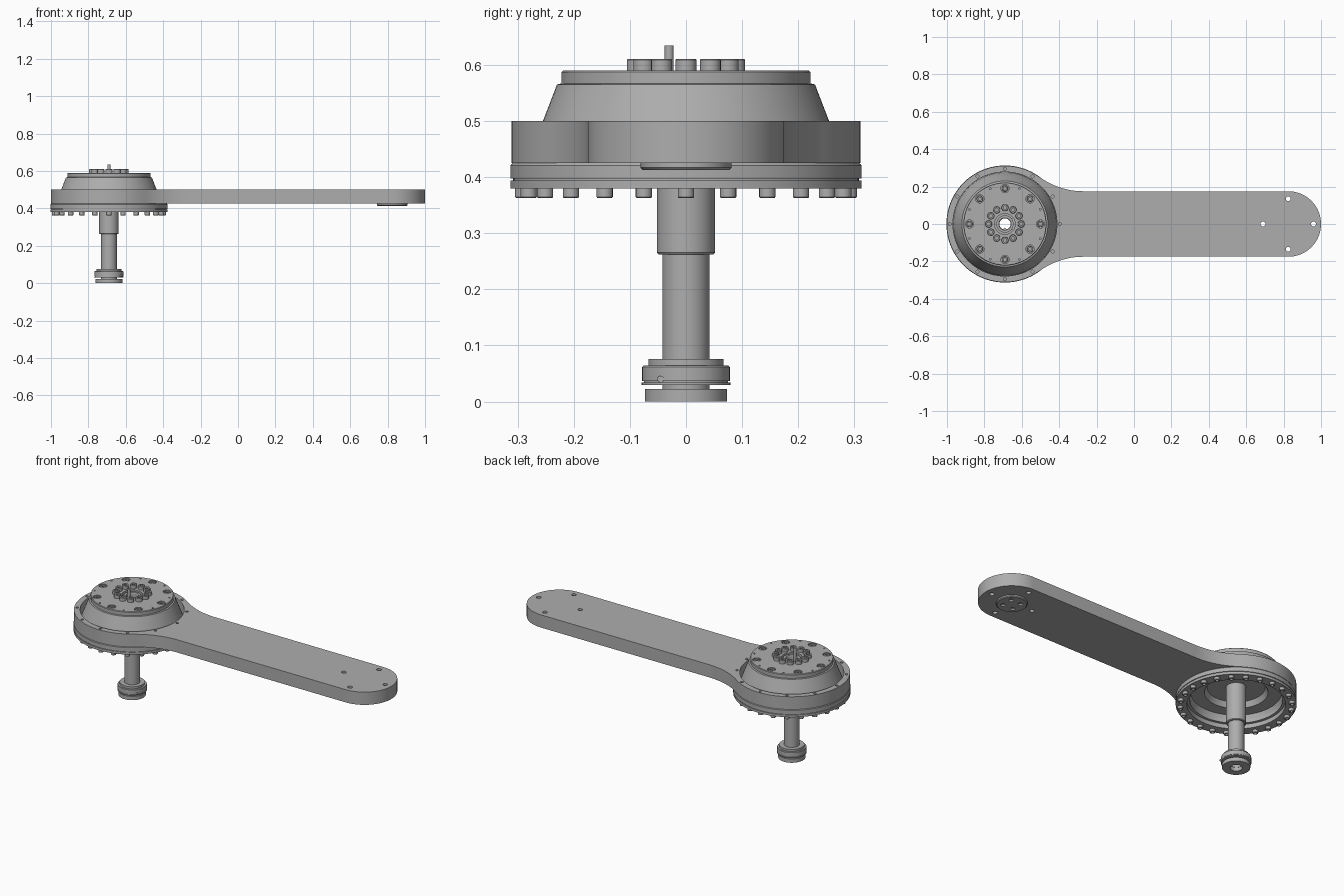
import bpy, bmesh
from math import sin, cos, pi, radians, atan2
from mathutils import Vector

cube = bpy.data.objects.get("Cube")
if cube:
    bpy.data.objects.remove(cube, do_unlink=True)

HUB = (-0.69, 0)
TIP = (0.825, 0)

steel = bpy.data.materials.new("machined_grey")
steel.use_nodes = True
grey = (0.42, 0.42, 0.42, 1)
steel.diffuse_color = grey
steel.node_tree.nodes["Principled BSDF"].inputs["Base Color"].default_value = grey


def finish(name, bm):
    bmesh.ops.recalc_face_normals(bm, faces=bm.faces)
    mesh = bpy.data.meshes.new(name)
    bm.to_mesh(mesh)
    bm.free()
    mesh.materials.append(steel)
    obj = bpy.data.objects.new(name, mesh)
    bpy.context.collection.objects.link(obj)
    return obj


def select(obj):
    bpy.ops.object.select_all(action="DESELECT")
    obj.select_set(True)
    bpy.context.view_layer.objects.active = obj


def smooth(obj):
    select(obj)
    bpy.ops.object.shade_smooth_by_angle(angle=radians(25))


def lathe(name, profile, centres=(HUB,), segs=96):
    """Revolve a closed (radius, z) loop around each centre."""
    bm = bmesh.new()
    for cx, cy in centres:
        rings = [[bm.verts.new((cx + r * cos(2 * pi * i / segs), cy + r * sin(2 * pi * i / segs), z))
                  for r, z in profile] for i in range(segs)]
        n = len(profile)
        for i in range(segs):
            a, b = rings[i], rings[(i + 1) % segs]
            for j in range(n):
                k = (j + 1) % n
                if profile[j][0] or profile[k][0]:
                    bm.faces.new((a[j], b[j], b[k], a[k]))
    bmesh.ops.remove_doubles(bm, verts=bm.verts, dist=1e-5)
    obj = finish(name, bm)
    smooth(obj)
    return obj


def circle(centre, radius, count, start=0):
    return [(centre[0] + radius * cos(start + 2 * pi * i / count),
             centre[1] + radius * sin(start + 2 * pi * i / count)) for i in range(count)]


def rod(r, z0, z1):
    return [(0, z0), (r, z0), (r, z1), (0, z1)]


def cut(obj, profile, centres, segs=20):
    """Drill holes of the given profile at each centre."""
    cutter = lathe("cutter", profile, centres, segs)
    cutter.hide_render = True
    mod = obj.modifiers.new("holes", "BOOLEAN")
    mod.object, mod.operation, mod.solver = cutter, "DIFFERENCE", "EXACT"
    select(obj)
    bpy.ops.object.modifier_apply(modifier=mod.name)
    bpy.data.objects.remove(cutter, do_unlink=True)
    smooth(obj)


def arc(c, r, a0, a1, n):
    return [(c[0] + r * cos(a0 + (a1 - a0) * i / n), c[1] + r * sin(a0 + (a1 - a0) * i / n))
            for i in range(n + 1)]


# Arm: round hub, concave fillets, straight bar and round tip
R_HUB, HALF, FILLET = 0.311, 0.175, 0.40
fc = (-0.27, HALF + FILLET)
meet = atan2(fc[1], fc[0] - HUB[0])
upper = arc(TIP, HALF, 0, pi / 2, 20)
upper += arc(fc, FILLET, -pi / 2, meet - pi, 16)
upper += arc(HUB, R_HUB, meet, pi, 40)[1:]
outline = upper + [(x, -y) for x, y in reversed(upper[1:-1])]
bm = bmesh.new()
face = bm.faces.new([bm.verts.new((x, y, 0.425)) for x, y in outline])
grown = bmesh.ops.extrude_face_region(bm, geom=[face])["geom"]
bmesh.ops.translate(bm, vec=Vector((0, 0, 0.075)),
                    verts=[g for g in grown if isinstance(g, bmesh.types.BMVert)])
arm = finish("arm", bm)
cut(arm, rod(0.278, 0.3, 0.6), [HUB], 96)
cut(arm, rod(0.013, 0.3, 0.6), circle(TIP, 0.135, 4))
cut(arm, rod(0.008, 0.46, 0.6), circle(HUB, 0.294, 12), 16)

# Round pad under the tip, with four holes
pad = lathe("tip_pad", [(0, 0.43), (0.081, 0.43), (0.081, 0.417), (0.077, 0.413), (0, 0.413)], [TIP], 64)
cut(pad, rod(0.013, 0.4, 0.422), circle(TIP, 0.045, 4, pi / 4))

# Two stacked flange rings separated by a narrow groove
lathe("flange_ring", [(0.255, 0.38), (0.313, 0.38), (0.313, 0.394), (0.308, 0.394), (0.308, 0.398),
                      (0.313, 0.398), (0.313, 0.421), (0.309, 0.425), (0.24, 0.425), (0.24, 0.405),
                      (0.255, 0.405)])
lathe("flange_bolts", [(0, 0.385), (0.0145, 0.385), (0.0145, 0.365), (0.013, 0.363), (0.008, 0.363),
                       (0.008, 0.372), (0, 0.372)], circle(HUB, 0.29, 24), 20)

# Conical housing, hollow underneath
housing = lathe("housing", [(0.278, 0.42), (0.274, 0.45), (0.255, 0.5), (0.23, 0.565), (0.222, 0.567),
                            (0.222, 0.587), (0.219, 0.59), (0.055, 0.59), (0.055, 0.575), (0.046, 0.575),
                            (0.046, 0.48), (0.15, 0.48), (0.165, 0.45), (0.235, 0.45), (0.245, 0.42)])
cut(housing, rod(0.022, 0.575, 0.6), circle(HUB, 0.19, 8), 24)
cut(housing, rod(0.005, 0.58, 0.6), circle(HUB, 0.205, 8, pi / 8), 12)


def cap_screw(r, base, top, socket):
    return [(0, base), (r, base), (r, top - 0.002), (r - 0.002, top), (socket, top),
            (socket, top - 0.01), (0, top - 0.01)]


lathe("cover_screws", cap_screw(0.017, 0.574, 0.589, 0.008), circle(HUB, 0.19, 8), 24)
lathe("centre_screws", cap_screw(0.0185, 0.588, 0.611, 0.009), circle(HUB, 0.087, 12), 24)

# Hollow shaft running through the housing
lathe("shaft", [(0.03, 0.02), (0.042, 0.02), (0.042, 0.262), (0.049, 0.262), (0.052, 0.266),
                (0.052, 0.5), (0.046, 0.5), (0.046, 0.585), (0.033, 0.585), (0.03, 0.58)], segs=64)
lathe("locating_pin", rod(0.008, 0.55, 0.635), [(HUB[0], -0.03)], 20)

# Shaft collar and foot
lathe("shaft_collar", [(0.035, 0.03), (0.079, 0.03), (0.079, 0.034), (0.075, 0.034), (0.075, 0.037),
                       (0.078, 0.037), (0.078, 0.062), (0.076, 0.064), (0.067, 0.064), (0.067, 0.076),
                       (0.035, 0.076)], segs=64)
lathe("shaft_foot", [(0.032, 0), (0.073, 0), (0.073, 0.022), (0.036, 0.022), (0.036, 0.035),
                     (0.032, 0.035)], segs=64)

# Clamp screw in the side of the collar
screw = lathe("collar_screw", rod(0.006, -0.008, 0.008), [(0, 0)], 16)
screw.rotation_euler = (0, pi / 2, 0)
screw.location = (HUB[0] + 0.062, -0.045, 0.04)
